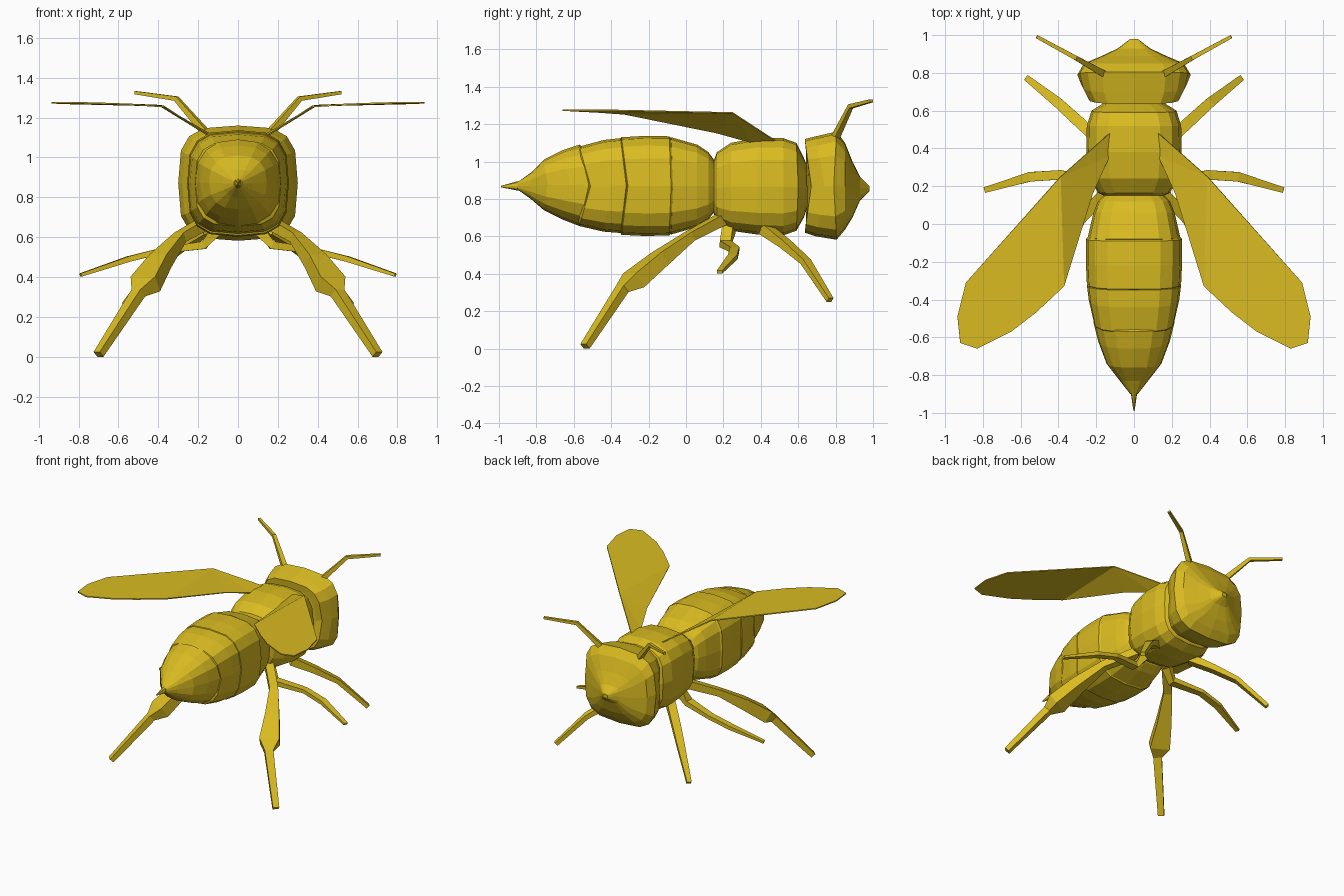
import bpy, bmesh, math
from mathutils import Vector

gold = bpy.data.materials.new("gold")
gold.diffuse_color = (0.70, 0.50, 0.015, 1)


def make_object(name, bm, mirror=False, thickness=0):
    bmesh.ops.recalc_face_normals(bm, faces=bm.faces)
    me = bpy.data.meshes.new(name)
    bm.to_mesh(me)
    bm.free()
    me.materials.append(gold)
    ob = bpy.data.objects.new(name, me)
    bpy.context.collection.objects.link(ob)
    if thickness:
        m = ob.modifiers.new("thickness", 'SOLIDIFY')
        m.thickness = thickness
        m.offset = 0
    if mirror:
        m = ob.modifiers.new("mirror", 'MIRROR')
        m.use_clip = False
    return ob


def skin(bm, rings):
    """Bridge successive vertex rings and close both ends."""
    n = len(rings[0])
    for a, b in zip(rings, rings[1:]):
        for i in range(n):
            j = (i + 1) % n
            bm.faces.new((a[i], a[j], b[j], b[i]))
    bm.faces.new(rings[0])
    bm.faces.new(rings[-1][::-1])


def shell(name, sections, power=3.2, sides=16):
    """Loft rounded-square rings: (y, half_width, z_bottom, z_top, bow).
    bow moves the top and bottom of the ring along y."""
    bm = bmesh.new()
    rings = []
    for y, hw, z0, z1, bow in sections:
        ring = []
        for i in range(sides):
            a = 2 * math.pi * i / sides
            c, s = math.cos(a), math.sin(a)
            u = math.copysign(abs(c) ** (2 / power), c)
            v = math.copysign(abs(s) ** (2 / power), s)
            ring.append(bm.verts.new((hw * u, y + bow * abs(v),
                                      (z0 + z1) / 2 + v * (z1 - z0) / 2)))
        rings.append(ring)
    skin(bm, rings)
    return make_object(name, bm)


def limb(name, points):
    """Four-sided mirrored limb: (x, y, z, half_width, half_thickness)."""
    bm = bmesh.new()
    pos = [Vector(p[:3]) for p in points]
    rings = []
    for i, p in enumerate(points):
        t = (pos[min(i + 1, len(pos) - 1)] - pos[max(i - 1, 0)]).normalized()
        side = t.cross(Vector((0, 0, 1))).normalized()
        up = side.cross(t)
        rings.append([bm.verts.new(pos[i] + side * p[3] * a + up * p[4] * b)
                      for a, b in ((1, 1), (-1, 1), (-1, -1), (1, -1))])
    skin(bm, rings)
    return make_object(name, bm, mirror=True)


# Abdomen: four overlapping plates, tapering to the sting
shell("abdomen_plate_1", [
    (0.15, 0.16, 0.73, 1.01, 0), (0.12, 0.19, 0.69, 1.05, 0),
    (0.06, 0.215, 0.65, 1.09, 0), (-0.07, 0.245, 0.61, 1.13, -0.01),
    (-0.085, 0.23, 0.63, 1.11, -0.01)])
shell("abdomen_plate_2", [
    (-0.06, 0.235, 0.625, 1.115, -0.01), (-0.08, 0.255, 0.605, 1.135, -0.01),
    (-0.20, 0.255, 0.602, 1.137, -0.02), (-0.31, 0.25, 0.608, 1.13, -0.035),
    (-0.325, 0.225, 0.64, 1.10, -0.035)])
shell("abdomen_plate_3", [
    (-0.30, 0.23, 0.64, 1.10, -0.03), (-0.32, 0.25, 0.618, 1.125, -0.03),
    (-0.40, 0.24, 0.625, 1.115, -0.04), (-0.51, 0.215, 0.655, 1.08, -0.06),
    (-0.525, 0.19, 0.68, 1.055, -0.06)])
shell("abdomen_tail", [
    (-0.49, 0.20, 0.67, 1.07, -0.05), (-0.52, 0.215, 0.655, 1.09, -0.05),
    (-0.62, 0.19, 0.69, 1.06, -0.04), (-0.74, 0.145, 0.74, 1.01, -0.02),
    (-0.83, 0.075, 0.80, 0.94, 0), (-0.90, 0.02, 0.85, 0.89, 0)], power=2.5)
shell("sting", [
    (-0.80, 0.03, 0.83, 0.91, 0), (-0.90, 0.016, 0.845, 0.895, 0),
    (-0.99, 0.003, 0.862, 0.87, 0)], power=2, sides=8)

# Thorax
shell("thorax", [
    (0.14, 0.14, 0.75, 0.98, 0), (0.165, 0.19, 0.67, 1.05, 0),
    (0.24, 0.235, 0.63, 1.10, 0.0), (0.38, 0.252, 0.61, 1.125, 0),
    (0.52, 0.25, 0.605, 1.125, 0), (0.60, 0.225, 0.63, 1.10, -0.01),
    (0.64, 0.16, 0.70, 1.02, -0.01), (0.67, 0.05, 0.82, 0.92, 0)])

# Head: bowed rings closing to a beak-like face
shell("head", [
    (0.66, 0.20, 0.66, 1.07, -0.02), (0.67, 0.245, 0.62, 1.12, -0.035),
    (0.74, 0.28, 0.60, 1.135, -0.045), (0.79, 0.30, 0.582, 1.16, 0.015),
    (0.85, 0.265, 0.635, 1.10, 0.0), (0.89, 0.17, 0.70, 1.00, 0),
    (0.93, 0.085, 0.79, 0.92, 0), (0.98, 0.02, 0.84, 0.87, 0)], power=3.4)

# Antennae
limb("antennae", [
    (0.15, 0.79, 1.11, 0.018, 0.018), (0.31, 0.88, 1.295, 0.012, 0.012),
    (0.515, 0.992, 1.325, 0.009, 0.008)])

# Legs
limb("front_legs", [
    (0.16, 0.42, 0.64, 0.03, 0.03), (0.28, 0.53, 0.56, 0.03, 0.022),
    (0.40, 0.64, 0.465, 0.027, 0.016), (0.565, 0.77, 0.26, 0.016, 0.014)])
limb("middle_legs", [
    (0.11, 0.23, 0.64, 0.03, 0.03), (0.17, 0.21, 0.56, 0.03, 0.02),
    (0.39, 0.26, 0.53, 0.025, 0.014), (0.55, 0.25, 0.49, 0.025, 0.014),
    (0.79, 0.18, 0.41, 0.015, 0.008)])
limb("hind_legs", [
    (0.13, 0.19, 0.69, 0.03, 0.03), (0.29, 0.02, 0.60, 0.03, 0.025),
    (0.39, -0.14, 0.48, 0.05, 0.04), (0.465, -0.28, 0.365, 0.07, 0.045),
    (0.50, -0.34, 0.32, 0.03, 0.025), (0.70, -0.54, 0.012, 0.022, 0.018)])

# Wings: sloped root panel folded into a flat blade
root = [(0.13, 0.48, 1.11), (0.13, 0.36, 1.10), (0.22, 0.16, 1.155)]
fold = [(0.37, -0.33, 1.255), (0.39, 0.25, 1.26)]
blade = [(0.89, -0.31, 1.272), (0.935, -0.49, 1.275), (0.92, -0.63, 1.275),
         (0.83, -0.66, 1.275), (0.65, -0.57, 1.27), (0.52, -0.47, 1.265)]
bm = bmesh.new()
r, f, b = ([bm.verts.new(p) for p in part] for part in (root, fold, blade))
bm.faces.new((r[0], r[1], f[1]))
bm.faces.new((r[1], r[2], f[1]))
bm.faces.new((r[2], f[0], f[1]))
bm.faces.new([f[0], f[1]] + b)
make_object("wings", bm, mirror=True, thickness=0.008)
